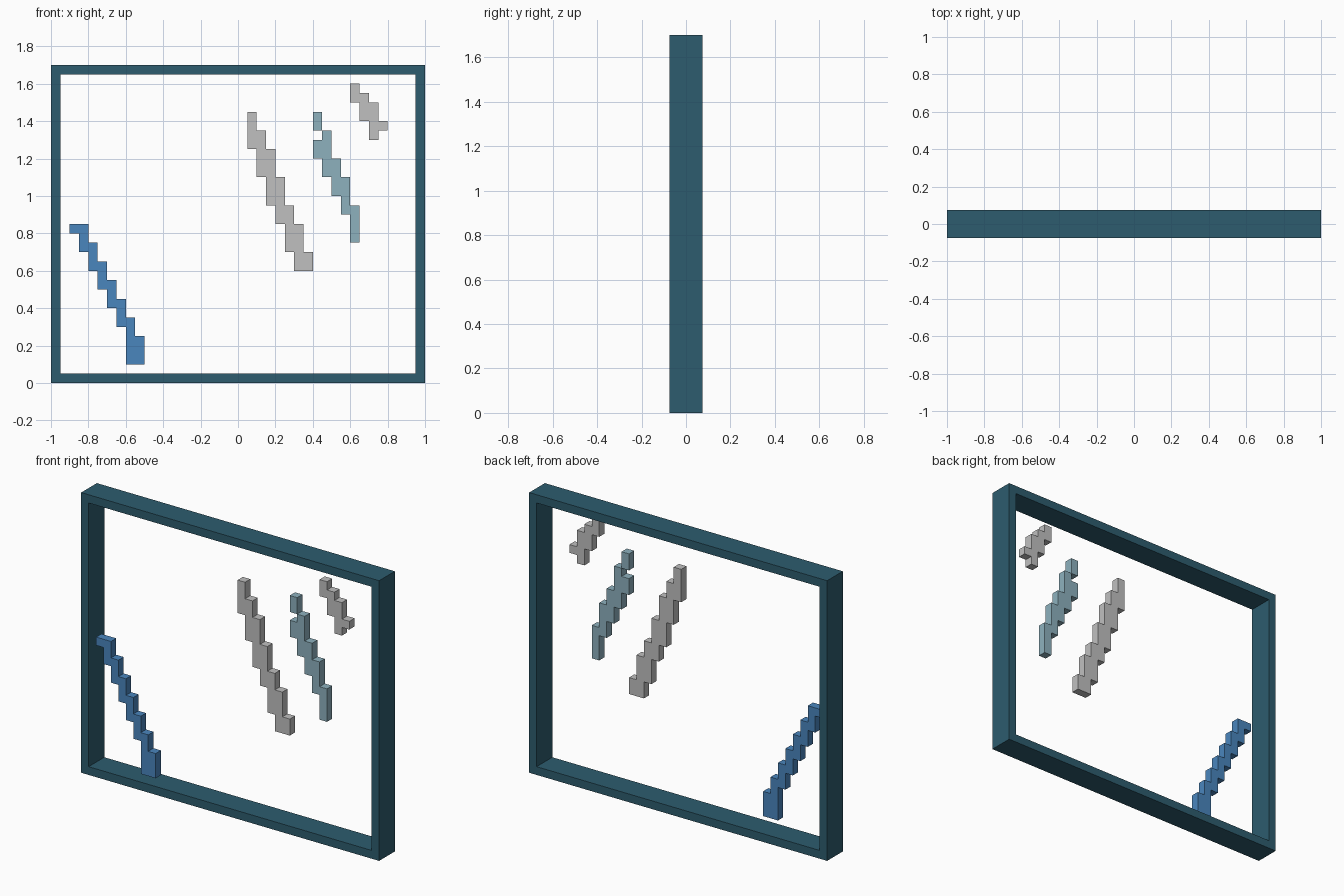
import bpy
import bmesh

cube = bpy.data.objects.get("Cube")
if cube:
    bpy.data.objects.remove(cube, do_unlink=True)

U = 0.05  # block size


def make_material(name, rgb):
    linear = [((c / 255 + 0.055) / 1.055) ** 2.4 for c in rgb] + [1.0]
    mat = bpy.data.materials.new(name)
    mat.use_nodes = True
    mat.diffuse_color = linear
    mat.node_tree.nodes["Principled BSDF"].inputs["Base Color"].default_value = linear
    return mat


def extruded_object(name, polygons, y_front, y_back, mat):
    """Extrude flat (x, z) polygons, given counter-clockwise, from front to back."""
    bm = bmesh.new()
    for poly in polygons:
        bm.faces.new([bm.verts.new((x, y_front, z)) for x, z in poly])
    bmesh.ops.remove_doubles(bm, verts=bm.verts, dist=1e-5)
    result = bmesh.ops.extrude_face_region(bm, geom=bm.faces[:], use_keep_orig=True)
    moved = [g for g in result["geom"] if isinstance(g, bmesh.types.BMVert)]
    bmesh.ops.translate(bm, verts=moved, vec=(0, y_back - y_front, 0))
    bmesh.ops.recalc_face_normals(bm, faces=bm.faces)
    mesh = bpy.data.meshes.new(name)
    bm.to_mesh(mesh)
    bm.free()
    mesh.materials.append(mat)
    obj = bpy.data.objects.new(name, mesh)
    bpy.context.collection.objects.link(obj)
    return obj


def stair_outline(x0, columns):
    """Outline of side-by-side block columns, each (bottom, top) in block units."""
    lower, upper = [], []
    for i, (lo, hi) in enumerate(columns):
        for x in (x0 + i, x0 + i + 1):
            lower.append((x, lo))
            upper.append((x, hi))
    points = []
    for p in lower + upper[::-1]:
        if not points or p != points[-1]:
            points.append(p)
    return [(x * U, z * U) for x, z in points]


frame_mat = make_material("dark teal frame", (45, 92, 110))
blue_mat = make_material("blue streak", (74, 134, 190))
teal_mat = make_material("pale teal streak", (141, 177, 190))
grey_mat = make_material("light grey streak", (192, 192, 192))

# Square window frame: four mitred sides around an open middle
outer = [(-1, 0), (1, 0), (1, 1.7), (-1, 1.7)]
inner = [(-0.95, 0.05), (0.95, 0.05), (0.95, 1.65), (-0.95, 1.65)]
sides = [[outer[i], outer[(i + 1) % 4], inner[(i + 1) % 4], inner[i]] for i in range(4)]
extruded_object("window_frame", sides, -0.075, 0.075, frame_mat)

# Stepped streaks, one block deep, flush with the front of the frame
streaks = {
    "lower_blue_streak": (blue_mat, [
        (-18, [(16, 17), (14, 17), (12, 15), (10, 13), (8, 11), (6, 9), (2, 7), (2, 5)])]),
    "long_grey_streak": (grey_mat, [
        (1, [(25, 29), (22, 27), (19, 25), (17, 22), (14, 19), (12, 17), (12, 14)])]),
    "pale_teal_streak": (teal_mat, [
        (8, [(27, 29)]),
        (8, [(24, 26), (22, 27), (20, 24), (18, 22), (15, 19)])]),
    "corner_grey_streak": (grey_mat, [
        (12, [(30, 32), (28, 31), (26, 30), (27, 28)])]),
}
for name, (mat, groups) in streaks.items():
    outlines = [stair_outline(x0, columns) for x0, columns in groups]
    extruded_object(name, outlines, -0.075, -0.025, mat)
